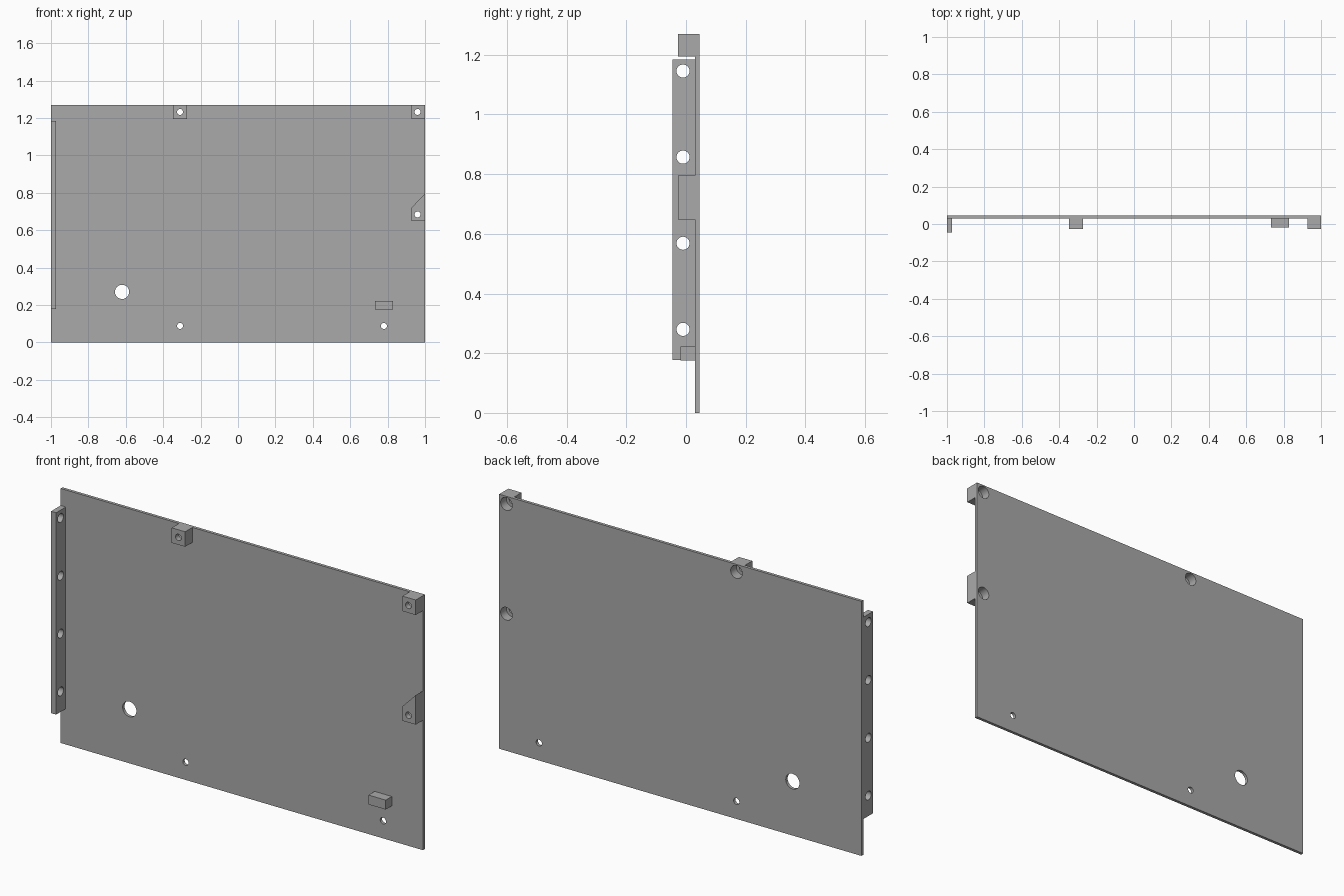
import bpy, bmesh
from math import radians
from mathutils import Matrix, Vector

cube = bpy.data.objects.get("Cube")
if cube:
    bpy.data.objects.remove(cube, do_unlink=True)

grey = bpy.data.materials.new("plain grey")
grey.use_nodes = True
grey.diffuse_color = (0.4, 0.4, 0.4, 1)
grey.node_tree.nodes["Principled BSDF"].inputs["Base Color"].default_value = (0.4, 0.4, 0.4, 1)

BACK, SEAT, FRONT = 0.045, 0.03, -0.027   # plate back, plate front, bracket front
TOP = 1.27


def add_object(name, bm):
    bmesh.ops.recalc_face_normals(bm, faces=bm.faces)
    mesh = bpy.data.meshes.new(name)
    bm.to_mesh(mesh)
    bm.free()
    mesh.materials.append(grey)
    obj = bpy.data.objects.new(name, mesh)
    bpy.context.collection.objects.link(obj)
    return obj


def slab(name, outline, y0, y1):
    """Extrude an x-z outline from y0 to y1."""
    bm = bmesh.new()
    face = bm.faces.new([bm.verts.new((x, y0, z)) for x, z in outline])
    ext = bmesh.ops.extrude_face_region(bm, geom=[face])
    moved = [g for g in ext["geom"] if isinstance(g, bmesh.types.BMVert)]
    bmesh.ops.translate(bm, verts=moved, vec=(0, y1 - y0, 0))
    return add_object(name, bm)


def box(name, x0, x1, y0, y1, z0, z1):
    return slab(name, [(x0, z0), (x1, z0), (x1, z1), (x0, z1)], y0, y1)


def drill(obj, centre, radius, depth, axis="Y"):
    """Cut one round hole, centred on a point, along an axis."""
    turn = Matrix.Rotation(radians(90), 4, "X" if axis == "Y" else "Y")
    bm = bmesh.new()
    bmesh.ops.create_cone(bm, cap_ends=True, segments=32, radius1=radius, radius2=radius,
                          depth=depth, matrix=Matrix.Translation(Vector(centre)) @ turn)
    cutter = add_object("hole_cutter", bm)
    cutter.hide_render = True
    mod = obj.modifiers.new("hole", "BOOLEAN")
    mod.operation = "DIFFERENCE"
    mod.solver = "EXACT"
    mod.object = cutter
    graph = bpy.context.evaluated_depsgraph_get()
    result = bpy.data.meshes.new_from_object(obj.evaluated_get(graph))
    obj.modifiers.clear()
    obj.data = result
    bpy.data.objects.remove(cutter, do_unlink=True)


# Main plate with cable hole and two lower screw holes
plate = box("back_plate", -1, 1, SEAT, BACK, 0, TOP)
drill(plate, (-0.62, SEAT, 0.27), 0.038, 0.2)
for x in (-0.31, 0.78):
    drill(plate, (x, SEAT, 0.088), 0.016, 0.2)

# Screw brackets, counterbored from the back through the plate
top_mid = box("top_middle_bracket", -0.347, -0.273, FRONT, SEAT, 1.195, TOP)
top_corner = box("top_corner_bracket", 0.927, 1, FRONT, SEAT, 1.195, TOP)
side = slab("side_bracket", [(0.927, 0.648), (1, 0.648), (1, 0.795), (0.927, 0.72)], FRONT, SEAT)
for bracket, x, z in ((top_mid, -0.31, 1.232), (top_corner, 0.96, 1.232), (side, 0.96, 0.684)):
    drill(plate, (x, SEAT, z), 0.032, 0.2)
    drill(bracket, (x, SEAT, z), 0.032, 0.06)
    drill(bracket, (x, SEAT, z), 0.016, 0.2)

# Small rest block
rest = box("rest_block", 0.733, 0.828, -0.018, SEAT, 0.175, 0.222)

# Side flange with four cross holes
flange = box("side_flange", -1, -0.972, -0.046, SEAT, 0.178, 1.185)
for i in range(4):
    drill(flange, (-0.985, -0.01, 0.28 + i * 0.2885), 0.022, 0.2, "X")

# Smooth the hole walls, keep edges sharp
bpy.ops.object.select_all(action="DESELECT")
for obj in (plate, top_mid, top_corner, side, rest, flange):
    obj.select_set(True)
bpy.context.view_layer.objects.active = plate
bpy.ops.object.shade_smooth_by_angle(angle=radians(30))
